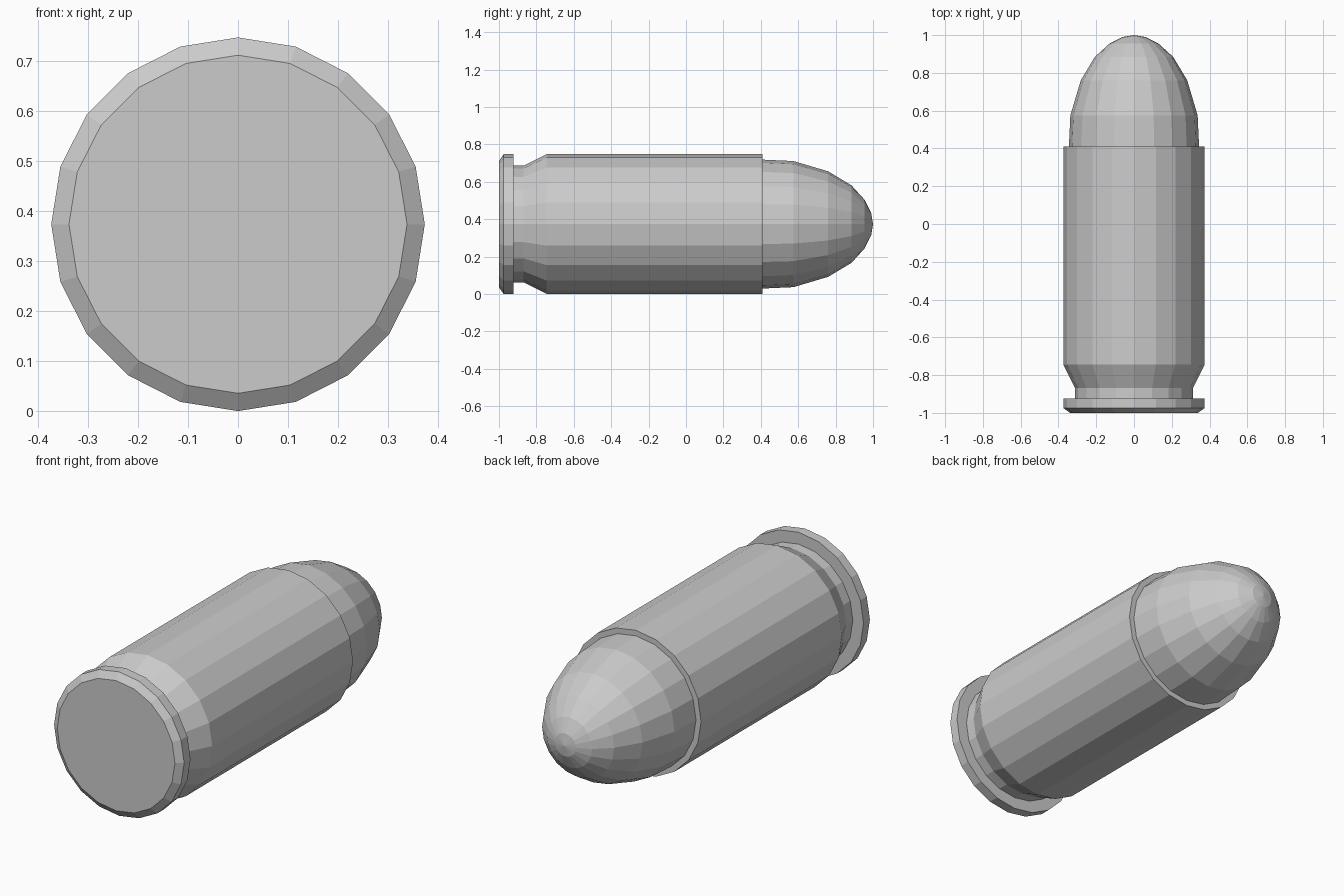
import bpy
import bmesh
import math
from mathutils import Vector

SIDES = 20
RADIUS = 0.3735

cube = bpy.data.objects.get("Cube")
if cube:
    bpy.data.objects.remove(cube)

# Single plain metal colour
metal = bpy.data.materials.new("grey_metal")
metal.use_nodes = True
metal.diffuse_color = (0.6, 0.6, 0.6, 1)
metal.node_tree.nodes["Principled BSDF"].inputs["Base Color"].default_value = metal.diffuse_color


def lathe(name, profile):
    """Spin a (y, radius) profile about the y axis into a flat-faced part."""
    bm = bmesh.new()
    verts = [bm.verts.new((0, y, r)) for y, r in profile]
    edges = [bm.edges.new(pair) for pair in zip(verts, verts[1:])]
    bmesh.ops.spin(bm, geom=verts + edges, cent=(0, 0, 0), axis=(0, 1, 0),
                   angle=math.tau, steps=SIDES)
    bmesh.ops.remove_doubles(bm, verts=bm.verts[:], dist=0.0005)
    bmesh.ops.recalc_face_normals(bm, faces=bm.faces[:])
    bmesh.ops.translate(bm, verts=bm.verts[:], vec=Vector((0, 0, RADIUS)))
    mesh = bpy.data.meshes.new(name)
    bm.to_mesh(mesh)
    bm.free()
    mesh.materials.append(metal)
    obj = bpy.data.objects.new(name, mesh)
    bpy.context.collection.objects.link(obj)
    return obj


# Casing: base, bevelled rim, groove, taper, body and mouth lip
lathe("casing", [
    (-1, 0), (-1, 0.338), (-0.975, RADIUS), (-0.923, RADIUS),
    (-0.923, 0.312), (-0.868, 0.312), (-0.745, RADIUS),
    (0.41, RADIUS), (0.41, 0.34), (0.3, 0.34), (0.3, 0),
])

# Rounded tip seated in the casing mouth
lathe("rounded_tip", [
    (0.38, 0), (0.38, 0.346), (0.575, 0.337), (0.76, 0.282),
    (0.885, 0.207), (0.955, 0.13), (0.99, 0.06), (1, 0),
])
